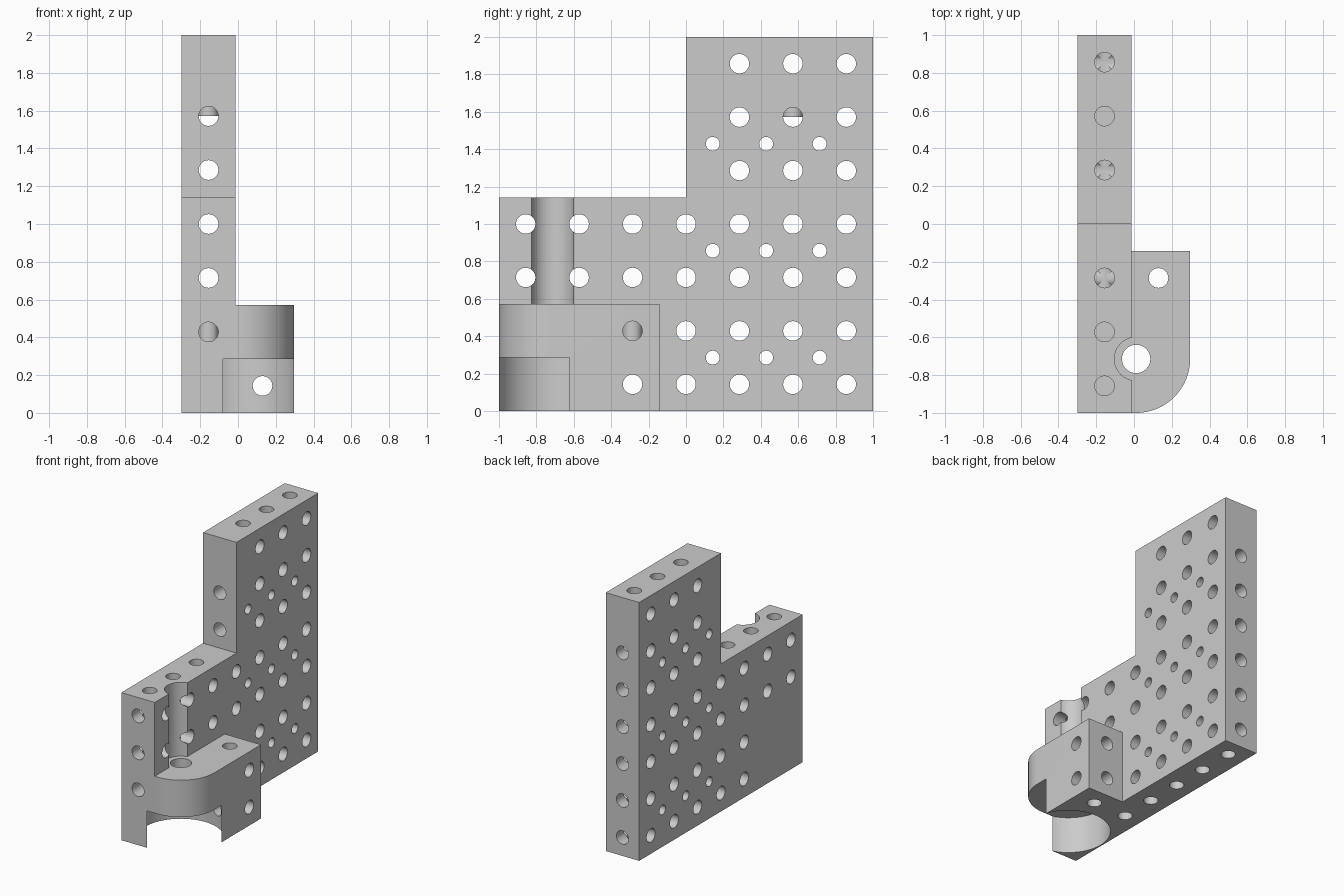
import bpy, bmesh, math
from mathutils import Matrix

cube = bpy.data.objects.get("Cube")
if cube:
    bpy.data.objects.remove(cube, do_unlink=True)

P = 2 / 7                      # hole pitch
LEFT, FACE, RIGHT = -0.299, -0.013, 0.297
PX = (LEFT + FACE) / 2         # hole line of the plate
BX = PX + P                    # hole line of the block
CX, CY = RIGHT - P, -2.5 * P   # axis of the bore
R = 0.052

grey = bpy.data.materials.new("light grey")
grey.use_nodes = True
grey.diffuse_color = (0.6, 0.6, 0.6, 1)
grey.node_tree.nodes["Principled BSDF"].inputs["Base Color"].default_value = (0.6, 0.6, 0.6, 1)


def make_object(name, bm):
    bmesh.ops.recalc_face_normals(bm, faces=bm.faces)
    mesh = bpy.data.meshes.new(name)
    bm.to_mesh(mesh)
    bm.free()
    mesh.materials.append(grey)
    obj = bpy.data.objects.new(name, mesh)
    bpy.context.collection.objects.link(obj)
    return obj


def prism(name, points, offset):
    bm = bmesh.new()
    face = bm.faces.new([bm.verts.new(p) for p in points])
    new = bmesh.ops.extrude_face_region(bm, geom=[face])["geom"]
    bmesh.ops.translate(bm, vec=offset, verts=[v for v in new if isinstance(v, bmesh.types.BMVert)])
    return make_object(name, bm)


def drill(bm, axis, a, b, start, end, radius=R, sides=32):
    """Cylinder along an axis; a and b are the two other coordinates in order."""
    mid = (start + end) / 2
    turn, place = {
        "X": (Matrix.Rotation(math.pi / 2, 4, "Y"), (mid, a, b)),
        "Y": (Matrix.Rotation(math.pi / 2, 4, "X"), (a, mid, b)),
        "Z": (Matrix.Identity(4), (a, b, mid)),
    }[axis]
    bmesh.ops.create_cone(bm, cap_ends=True, segments=sides, radius1=radius, radius2=radius,
                          depth=end - start, matrix=Matrix.Translation(place) @ turn)


def combine(target, other, operation):
    mod = target.modifiers.new(operation, "BOOLEAN")
    mod.operation, mod.object, mod.solver = operation, other, "EXACT"
    bpy.context.view_layer.objects.active = target
    bpy.ops.object.modifier_apply(modifier=mod.name)
    bpy.data.objects.remove(other, do_unlink=True)


# stepped plate
outline = [(-1, 0), (1, 0), (1, 2), (0, 2), (0, 4 * P), (-1, 4 * P)]
bracket = prism("perforated_bracket", [(LEFT, y, z) for y, z in outline], (FACE - LEFT, 0, 0))

# side block with a rounded front corner
steps = 24
arc = [(CX + P * math.cos(t), CY + P * math.sin(t), 0)
       for t in (-math.pi / 2 * (1 - i / steps) for i in range(steps + 1))]
block = prism("side_block", [(PX, -1, 0)] + arc + [(RIGHT, -P / 2, 0), (PX, -P / 2, 0)], (0, 0, 2 * P))
combine(bracket, block, "UNION")

# round pocket below, bore, and groove up the plate
for radius, low, high in ((0.3, -0.1, P), (0.075, P / 2, 2.2 * P), (0.115, 2 * P, 5 * P)):
    bm = bmesh.new()
    drill(bm, "Z", CX, CY, low, high, radius, 96)
    combine(bracket, make_object("round_cutter", bm), "DIFFERENCE")

# cross holes through the plate and block
bm = bmesh.new()
for row in range(7):
    first = (-1, -1, -3, -3, 1, 1, 1)[row]
    for col in range(first, 4):
        drill(bm, "X", col * P, (row + 0.5) * P, -0.5, 0.5)
for row in range(3):
    for col in range(3):
        drill(bm, "X", (col + 0.5) * P, (2 * row + 1) * P, -0.5, 0.5, 0.037)
combine(bracket, make_object("cross_cutter", bm), "DIFFERENCE")

# lengthwise holes
bm = bmesh.new()
for row in range(6):
    drill(bm, "Y", PX, (row + 0.5) * P, -1.1 if row else -0.55, 1.1)
drill(bm, "Y", BX, P / 2, -0.7, 0)
drill(bm, "Y", BX, 1.5 * P, -1.5 * P, 0)
combine(bracket, make_object("lengthwise_cutter", bm), "DIFFERENCE")

# upright holes: blind from the top and bottom, two right through
bm = bmesh.new()
for col in (1, 2, 3):
    drill(bm, "Z", PX, col * P, 5.5 * P, 2.1)
    drill(bm, "Z", PX, col * P, -0.1, 1.5 * P)
for col in (-3, -2):
    drill(bm, "Z", PX, col * P, 2 * P, 1.3)
drill(bm, "Z", PX, 0, -0.1, 1.5 * P)
for x in (PX, BX):
    drill(bm, "Z", x, -P, -0.1, 1.3)
combine(bracket, make_object("upright_cutter", bm), "DIFFERENCE")

# smooth bores with crisp edges
bpy.ops.object.select_all(action="DESELECT")
bracket.select_set(True)
bpy.context.view_layer.objects.active = bracket
bpy.ops.object.shade_smooth_by_angle(angle=math.radians(30))
